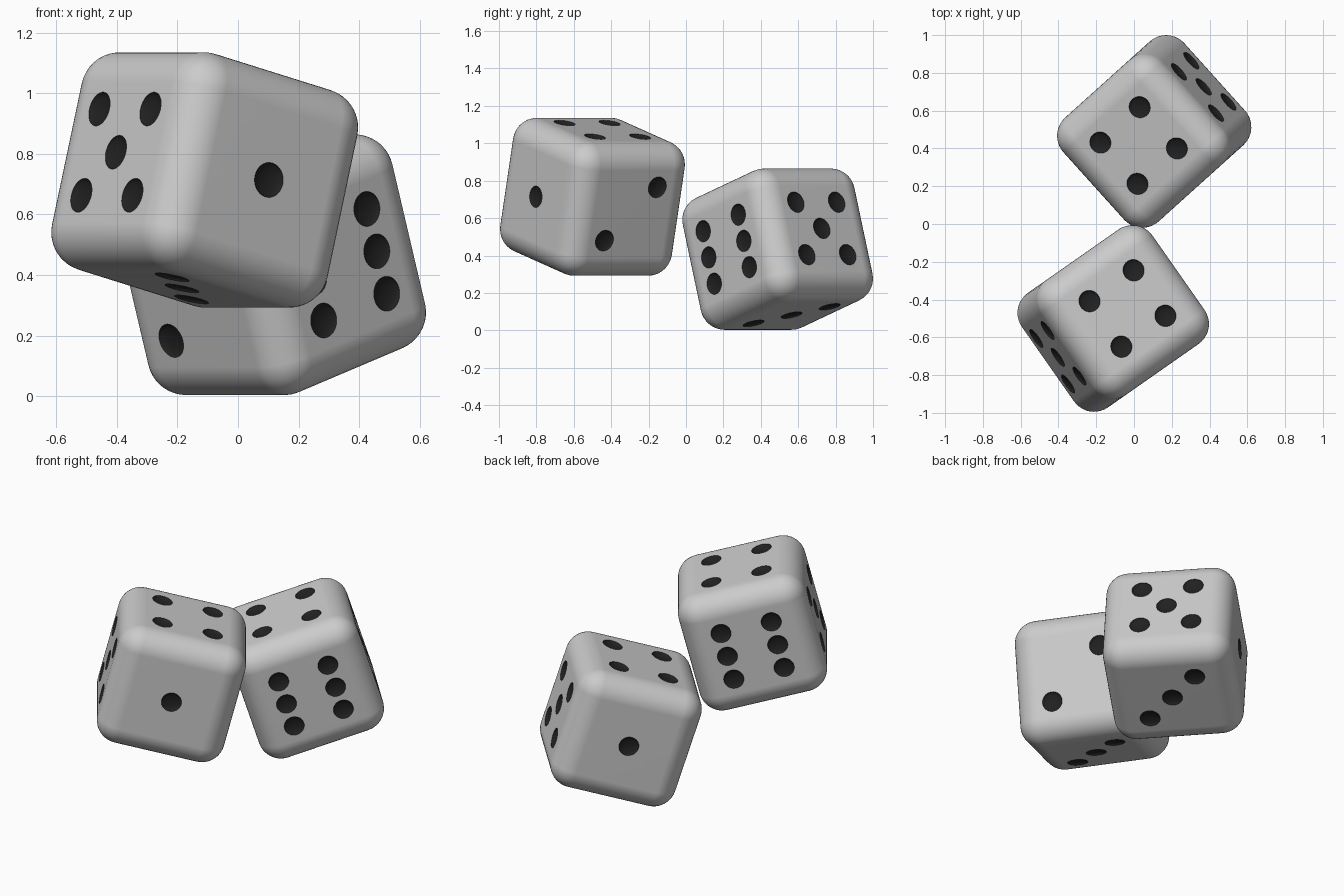
import bpy, bmesh
from math import radians
from mathutils import Vector, Matrix

if "Cube" in bpy.data.objects:
    bpy.data.objects.remove(bpy.data.objects["Cube"])

HALF, ROUND = 0.37, 0.13      # half edge length, edge rounding
STEP, PIP = 0.147, 0.058      # pip spacing, pip radius
DEPTH = 0.02


def material(name, c):
    m = bpy.data.materials.new(name)
    m.diffuse_color = (c, c, c, 1)
    m.use_nodes = True
    m.node_tree.nodes["Principled BSDF"].inputs["Base Color"].default_value = m.diffuse_color
    return m


grey, dark = material("body_grey", 0.8), material("pip_black", 0.015)


def add_object(name, bm):
    me = bpy.data.meshes.new(name)
    bm.to_mesh(me)
    bm.free()
    me.materials.append(grey)
    me.materials.append(dark)
    ob = bpy.data.objects.new(name, me)
    bpy.context.collection.objects.link(ob)
    return ob


# Rounded cube body
bm = bmesh.new()
bmesh.ops.create_cube(bm, size=2 * HALF)
bmesh.ops.bevel(bm, geom=bm.edges[:], offset=ROUND, offset_type='OFFSET',
                segments=10, profile=0.5, affect='EDGES')
die = add_object("front_die", bm)

# Pip layout: (face normal, first axis, second axis, positions in steps)
X, Y, Z = Vector((1, 0, 0)), Vector((0, 1, 0)), Vector((0, 0, 1))
corners = [(a, b) for a in (-1, 1) for b in (-1, 1)]
faces = [
    (Y, X, Z, [(0, 0)]),
    (-X, Y, Z, [(1, -1), (-1, 1)]),
    (-Z, X, Y, [(1, 1), (0, 0), (-1, -1)]),
    (Z, X, Y, corners),
    (X, Y, Z, corners + [(0, 0)]),
    (-Y, X, Z, [(a, b) for a in (-1, 1) for b in (-1, 0, 1)]),
]

# Flattened spheres that hollow out the pips
bm = bmesh.new()
for n, u, v, spots in faces:
    turn = Z.rotation_difference(n).to_matrix().to_4x4()
    for a, b in spots:
        pos = n * (HALF + 0.001) + u * a * STEP + v * b * STEP
        bmesh.ops.create_uvsphere(
            bm, u_segments=32, v_segments=16, radius=1,
            matrix=Matrix.Translation(pos) @ turn @ Matrix.Diagonal((PIP, PIP, DEPTH, 1)))
for f in bm.faces:
    f.material_index = 1
cutter = add_object("pip_cutter", bm)
cutter.hide_render = True

# Cut the pips and smooth the result
cut = die.modifiers.new("pips", 'BOOLEAN')
cut.operation, cut.solver, cut.object = 'DIFFERENCE', 'EXACT', cutter
bpy.context.view_layer.objects.active = die
die.select_set(True)
cutter.select_set(False)
bpy.ops.object.modifier_apply(modifier=cut.name)
bpy.data.objects.remove(cutter)
bpy.ops.object.shade_smooth_by_angle(angle=radians(35))
wn = die.modifiers.new("flat_faces", 'WEIGHTED_NORMAL')
wn.keep_sharp = True

# Second die is a copy; place both as tumbling dice
back = die.copy()
back.name = "back_die"
bpy.context.collection.objects.link(back)


def place(ob, loc, tilt, spin):
    ob.location = loc
    ob.rotation_euler = (0, radians(tilt), radians(spin))


place(die, (-0.11, -0.5, 0.714), -14.4, -145)
place(back, (0.107, 0.49, 0.434), -17.5, 42)
